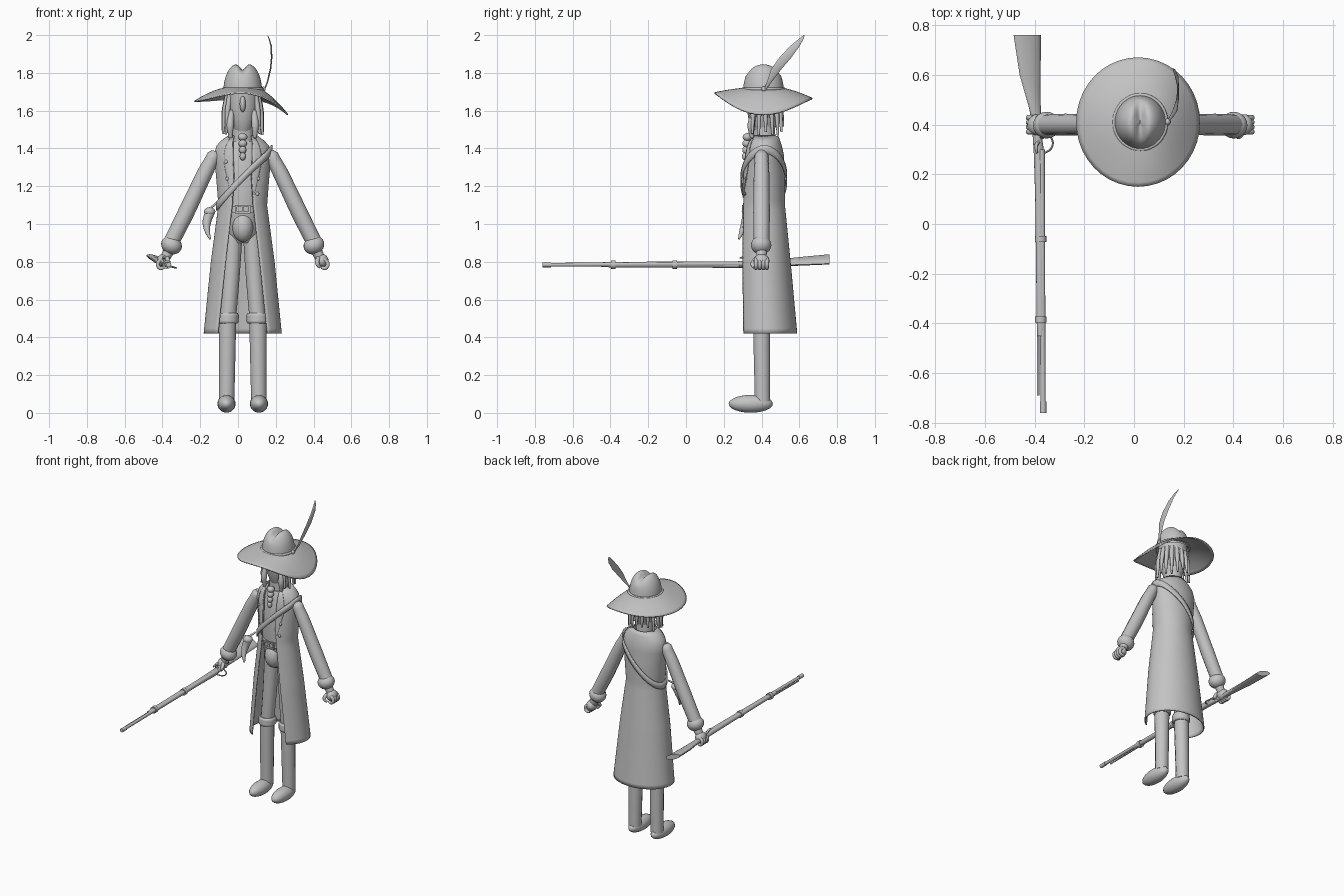
import bpy, bmesh, random
from math import sin, cos, pi, asin, exp, radians
from mathutils import Vector, Matrix

random.seed(4)
if "Cube" in bpy.data.objects:
    bpy.data.objects.remove(bpy.data.objects["Cube"])

grey = bpy.data.materials.new("plain_grey")
grey.use_nodes = True
GREY = (0.55, 0.55, 0.55, 1)
grey.diffuse_color = GREY
grey.node_tree.nodes["Principled BSDF"].inputs["Base Color"].default_value = GREY

CX, CY = 0.025, 0.41   # body axis


def finish(obj, thick=0):
    me = obj.data
    me.materials.clear()
    me.materials.append(grey)
    me.shade_smooth()
    me.set_sharp_from_angle(angle=radians(45))
    if thick:
        mod = obj.modifiers.new("thickness", "SOLIDIFY")
        mod.thickness, mod.offset = thick, 0
    return obj


def from_bmesh(name, bm, thick=0):
    bmesh.ops.recalc_face_normals(bm, faces=bm.faces)
    me = bpy.data.meshes.new(name)
    bm.to_mesh(me)
    bm.free()
    obj = bpy.data.objects.new(name, me)
    bpy.context.collection.objects.link(obj)
    return finish(obj, thick)


def grid(name, fn, rows, cols, closed=False, caps=False, thick=0):
    """Surface from fn(u, v); v runs around, u runs along."""
    bm = bmesh.new()
    n = cols if closed else cols + 1
    vs = [[bm.verts.new(fn(i / rows, j / cols)) for j in range(n)] for i in range(rows + 1)]
    for i in range(rows):
        for j in range(cols):
            k = (j + 1) % n
            bm.faces.new((vs[i][j], vs[i][k], vs[i + 1][k], vs[i + 1][j]))
    if caps:
        bm.faces.new(vs[0])
        bm.faces.new(vs[-1])
    return from_bmesh(name, bm, thick)


def lerp_rows(rows, t):
    """Interpolate rows whose first item is the key."""
    t = min(max(t, rows[0][0]), rows[-1][0])
    for p, q in zip(rows, rows[1:]):
        if t <= q[0]:
            f = (t - p[0]) / (q[0] - p[0])
            return [a + (b - a) * f for a, b in zip(p[1:], q[1:])]


def loft(name, sections, u=(1, 0, 0), v=(0, 1, 0), sides=20):
    """Skin elliptical sections (x, y, z, a, b)."""
    u, v = Vector(u), Vector(v)

    def fn(t, w):
        x, y, z, a, b = sections[round(t * (len(sections) - 1))]
        return Vector((x, y, z)) + u * a * cos(2 * pi * w) + v * b * sin(2 * pi * w)
    return grid(name, fn, len(sections) - 1, sides, True, True)


def tube(name, pts, res=4, closed=False):
    """Round tube through (x, y, z, radius) points."""
    cu = bpy.data.curves.new(name, "CURVE")
    cu.dimensions = "3D"
    cu.bevel_depth, cu.bevel_resolution, cu.resolution_u = 1, res, 5
    cu.use_fill_caps = True
    sp = cu.splines.new("BEZIER")
    sp.bezier_points.add(len(pts) - 1)
    sp.use_cyclic_u = closed
    for bp, p in zip(sp.bezier_points, pts):
        bp.co, bp.radius = p[:3], p[3]
        bp.handle_left_type = bp.handle_right_type = "AUTO"
    obj = bpy.data.objects.new(name, cu)
    bpy.context.collection.objects.link(obj)
    bpy.ops.object.select_all(action="DESELECT")
    obj.select_set(True)
    bpy.context.view_layer.objects.active = obj
    bpy.ops.object.convert(target="MESH")
    return finish(bpy.context.object)


def ball(name, loc, size, tilt=0):
    bm = bmesh.new()
    m = Matrix.Translation(loc) @ Matrix.Rotation(tilt, 4, "Y") @ Matrix.Diagonal((*size, 1))
    bmesh.ops.create_uvsphere(bm, u_segments=20, v_segments=12, radius=1, matrix=m)
    return from_bmesh(name, bm)


def box(name, loc, size):
    bm = bmesh.new()
    bmesh.ops.create_cube(bm, size=1, matrix=Matrix.Translation(loc) @ Matrix.Diagonal((*size, 1)))
    return from_bmesh(name, bm)


# Long coat: height, half width, front y, back y, half opening
COAT = [(0.42, 0.203, 0.27, 0.585, 0.13), (0.8, 0.165, 0.28, 0.55, 0.09),
        (1.1, 0.125, 0.295, 0.52, 0.055), (1.25, 0.137, 0.305, 0.52, 0.045),
        (1.36, 0.148, 0.315, 0.515, 0.05), (1.41, 0.138, 0.325, 0.505, 0.05),
        (1.44, 0.11, 0.335, 0.495, 0.05), (1.465, 0.075, 0.35, 0.485, 0.045)]


def coat_at(z, a, off=0.0):
    hw, f, b, _ = lerp_rows(COAT, z)
    return Vector((CX + (hw + off) * sin(a), (f + b) / 2 - ((b - f) / 2 + off) * cos(a), z))


def coat_edge(z):
    hw, _, _, g = lerp_rows(COAT, z)
    return asin(g / hw)


def coat_fn(u, v):
    z = 0.42 + 1.045 * u
    a0 = coat_edge(z)
    return coat_at(z, a0 + (2 * pi - 2 * a0) * v)


grid("coat", coat_fn, 40, 48, thick=0.008)

for s, side in ((-1, "right"), (1, "left")):
    def lapel_fn(u, v):
        z = 1.14 + 0.31 * u
        return coat_at(z, s * (coat_edge(z) + v * 0.36 * sin(pi * min(u * 0.8, 1))), 0.007)
    grid(f"{side}_lapel", lapel_fn, 14, 4, thick=0.005)
    for k, z in enumerate((1.33, 1.24, 1.16)):
        p = coat_at(z, s * 0.6, 0.008)
        ball(f"{side}_button_{k}", p, (0.01, 0.006, 0.01))

# Waistcoat, trousers, belt
loft("waistcoat", [(CX, 0.415, z, a, b) for z, a, b in
                   ((1.0, 0.09, 0.085), (1.1, 0.105, 0.095), (1.25, 0.115, 0.097),
                    (1.38, 0.115, 0.085), (1.44, 0.07, 0.065))], sides=32)
loft("hips", [(CX, 0.41, z, a, b) for z, a, b in
              ((0.9, 0.05, 0.05), (0.95, 0.09, 0.075), (1.05, 0.1, 0.092))], sides=32)
ball("trouser_front", (CX, 0.355, 0.985), (0.056, 0.055, 0.08))
loft("belt", [(CX, 0.413, z, 0.115, 0.107) for z in (1.062, 1.096)], sides=32)
for k, dz in enumerate((-0.018, 0.018)):
    box(f"buckle_bar_{k}", (CX, 0.303, 1.079 + dz), (0.08, 0.012, 0.009))
for k, dx in enumerate((-0.036, 0, 0.036)):
    box(f"buckle_post_{k}", (CX + dx, 0.303, 1.079), (0.009, 0.012, 0.044))

# Arms and legs
for s, side in ((-1, "right"), (1, "left")):
    def at(off, y, z, r):
        return (CX + s * off, y, z, r)
    tube(f"{side}_sleeve", [at(0.145, 0.40, 1.385, 0.02), at(0.152, 0.40, 1.365, 0.036),
                            at(0.2, 0.40, 1.27, 0.041), at(0.3, 0.40, 1.06, 0.044),
                            at(0.375, 0.40, 0.91, 0.042)])
    ball(f"{side}_cuff", at(0.377, 0.398, 0.888, 0)[:3], (0.056, 0.054, 0.048), s * -0.4)
    tube(f"{side}_wrist", [at(0.385, 0.40, 0.87, 0.03), at(0.41, 0.40, 0.82, 0.026)])
    ball(f"{side}_palm", at(0.42, 0.40, 0.805, 0)[:3], (0.034, 0.042, 0.036))
    for k in range(4):
        y = 0.371 + k * 0.019
        tube(f"{side}_finger_{k}", [at(0.43, y, 0.815, 0.011), at(0.45, y, 0.79, 0.011),
                                    at(0.438, y, 0.766, 0.01), at(0.415, y, 0.77, 0.008)], 3)
    tube(f"{side}_thumb", [at(0.40, 0.375, 0.82, 0.012), at(0.395, 0.352, 0.79, 0.011),
                           at(0.41, 0.36, 0.77, 0.008)], 3)
    tube(f"{side}_thigh", [at(0.048, 0.41, 1.0, 0.05), at(0.06, 0.405, 0.75, 0.046),
                           at(0.078, 0.40, 0.5, 0.043)])
    tube(f"{side}_boot_cuff", [at(0.078, 0.40, 0.472, 0.05), at(0.078, 0.40, 0.482, 0.057),
                               at(0.077, 0.40, 0.52, 0.056), at(0.077, 0.40, 0.53, 0.049)])
    tube(f"{side}_boot_shaft", [at(0.08, 0.40, 0.49, 0.047), at(0.085, 0.405, 0.06, 0.042)])
    ball(f"{side}_foot", at(0.086, 0.343, 0.048, 0)[:3], (0.048, 0.117, 0.047))

# Head, beard and locks
loft("head", [(CX, CY, z, a, b) for z, a, b in
              ((1.46, 0.03, 0.04), (1.5, 0.052, 0.06), (1.55, 0.07, 0.078),
               (1.62, 0.086, 0.09), (1.72, 0.09, 0.092))], sides=24)
tube("neck", [(CX, 0.415, 1.4, 0.06), (CX, 0.412, 1.55, 0.058)])
ball("nose", (CX, 0.315, 1.635), (0.016, 0.024, 0.042))
for k in range(4):
    r = 0.025 - k * 0.003
    ball(f"beard_bead_{k}", (CX, 0.325 - k * 0.004, 1.46 - k * 0.034), (r, r, 0.021))
for k in range(13):
    a = radians(55 + k * 250 / 12)
    low = 1.48 + random.uniform(-0.015, 0.04)
    ring = [(r, z) for r, z in ((0.082, 1.68), (0.098, 1.6), (0.108, low))]
    tube(f"lock_{k}", [(CX + r * sin(a), CY - r * 0.95 * cos(a), z, w)
                       for (r, z), w in zip(ring, (0.015, 0.014, 0.006))], 3)
for s, side in ((-1, "right"), (1, "left")):
    tube(f"{side}_whisker", [(CX + s * 0.06, 0.36, 1.6, 0.016), (CX + s * 0.066, 0.345, 1.52, 0.02),
                             (CX + s * 0.064, 0.35, 1.455, 0.01)], 3)

# Hat
def brim_fn(u, v):
    dx, dy = cos(2 * pi * v), sin(2 * pi * v)
    r = 0.08 + 0.167 * u
    drop = dx * dx * (0.105 + 0.035 * dx) + dy * dy * (0.04 + 0.015 * dy)
    return (0.016 + r * dx, CY + r * 1.05 * dy, 1.718 - drop * u ** 1.5)


def crown_fn(u, v):
    a = u * pi / 2
    x, y = 0.103 * cos(a) ** 0.75 * cos(2 * pi * v), 0.108 * cos(a) ** 0.75 * sin(2 * pi * v)
    crease = 0.036 * exp(-(x / 0.022) ** 2) * max(0, sin(a) - 0.55) / 0.45
    return (CX + x, CY + y, 1.695 + 0.157 * sin(a) - crease)


grid("hat_brim", brim_fn, 10, 40, True, thick=0.008)
grid("hat_crown", crown_fn, 16, 40, True)
tube("hat_band", [(CX + 0.104 * cos(k * pi / 6), CY + 0.109 * sin(k * pi / 6), 1.715, 0.008)
                  for k in range(12)], 3, True)
loft("feather", [(0.135, 0.412, 1.70, 0.004, 0.004), (0.155, 0.44, 1.75, 0.004, 0.012),
                 (0.172, 0.478, 1.82, 0.004, 0.027), (0.178, 0.525, 1.88, 0.004, 0.032),
                 (0.176, 0.575, 1.94, 0.004, 0.025), (0.165, 0.61, 1.98, 0.003, 0.013),
                 (0.156, 0.626, 2.0, 0.001, 0.002)], sides=12)
ball("feather_clasp", (0.135, 0.412, 1.715), (0.012, 0.014, 0.014))

# Shoulder strap and powder horn
def strap_fn(u, v):
    a = 2 * pi * v
    p = coat_at(1.245 + 0.15 * sin(a), a, 0.012)
    return p + Vector((0, 0, (u - 0.5) * 0.045))


grid("shoulder_strap", strap_fn, 2, 60, True, thick=0.008)
tube("horn", [(-0.15, 0.325, 1.06, 0.026), (-0.165, 0.315, 1.01, 0.023),
              (-0.162, 0.295, 0.96, 0.014), (-0.147, 0.28, 0.92, 0.005)])
ball("horn_cap", (-0.15, 0.325, 1.065), (0.03, 0.03, 0.024))
tube("horn_cord", [(-0.15, 0.325, 1.08, 0.006), (-0.115, 0.36, 1.11, 0.006)], 2)

# Long gun lying along y, rolled onto its side
loft("gun_stock", [(-0.43, 0.76, 0.813, 0.059, 0.017), (-0.418, 0.6, 0.802, 0.046, 0.016),
                   (-0.398, 0.46, 0.792, 0.024, 0.015), (-0.392, 0.38, 0.787, 0.018, 0.015),
                   (-0.382, 0.28, 0.785, 0.022, 0.017), (-0.38, 0.1, 0.785, 0.018, 0.016),
                   (-0.375, -0.4, 0.785, 0.017, 0.014), (-0.376, -0.45, 0.785, 0.012, 0.012)],
     (-0.925, 0, 0.38), (0.38, 0, 0.925), 16)
tube("gun_barrel", [(-0.372, 0.3, 0.79, 0.013), (-0.366, -0.74, 0.784, 0.01)])
tube("gun_muzzle", [(-0.366, -0.715, 0.784, 0.013), (-0.366, -0.76, 0.784, 0.013)])
tube("gun_rod", [(-0.386, -0.4, 0.781, 0.005), (-0.386, -0.69, 0.779, 0.005)], 2)
for k, y in enumerate((-0.06, -0.385)):
    tube(f"gun_band_{k}", [(-0.376, y - 0.012, 0.785, 0.023), (-0.376, y + 0.012, 0.785, 0.023)])
tube("trigger_guard", [(-0.37, 0.37, 0.78, 0.004), (-0.335, 0.35, 0.77, 0.004),
                       (-0.33, 0.31, 0.768, 0.004), (-0.37, 0.28, 0.778, 0.004)], 2)
tube("gun_hammer", [(-0.385, 0.33, 0.795, 0.008), (-0.395, 0.31, 0.822, 0.007),
                    (-0.39, 0.285, 0.82, 0.004)], 2)
